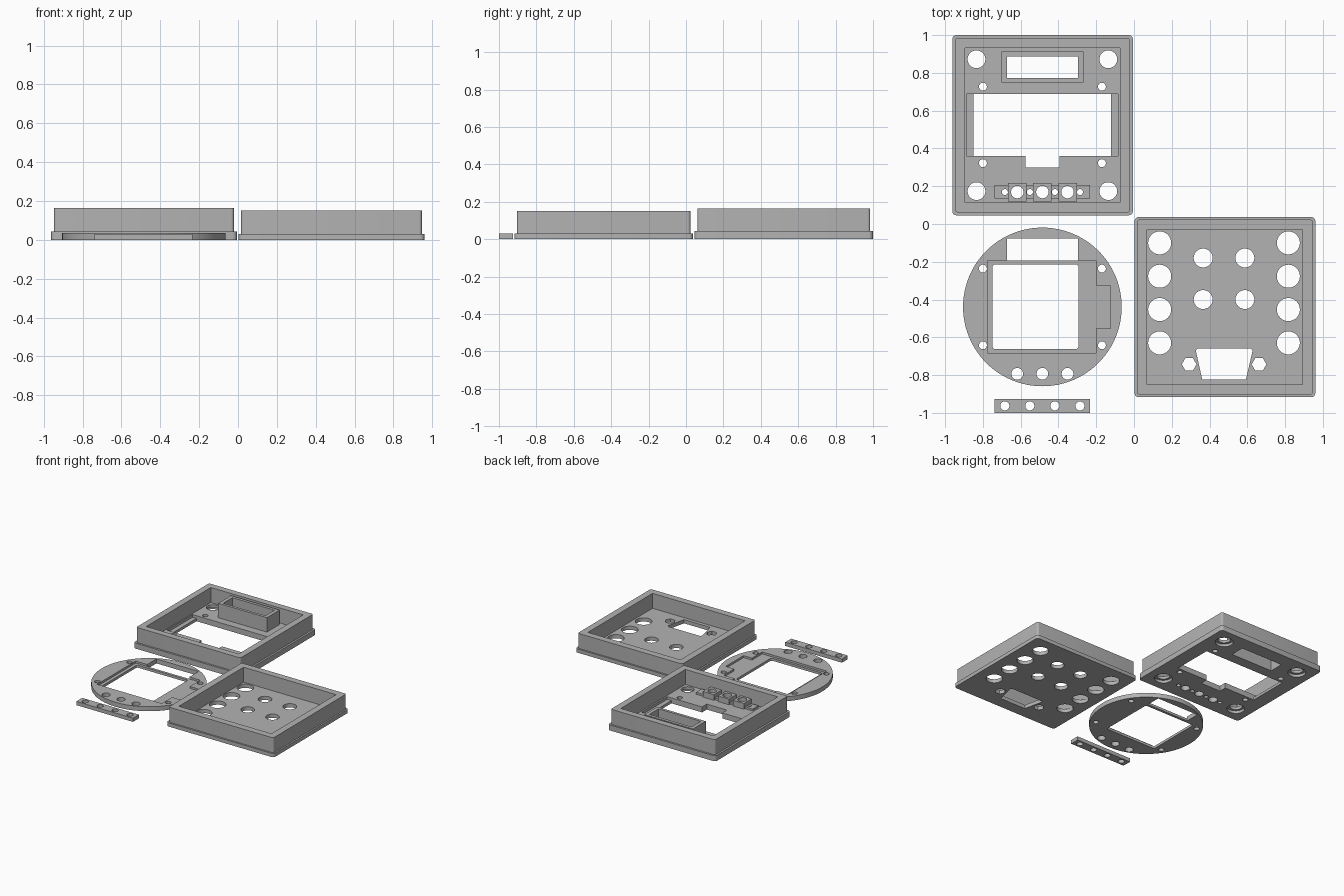
import bpy
import bmesh
from math import cos, sin, pi, radians
from mathutils import Matrix

cube = bpy.data.objects.get("Cube")
if cube:
    bpy.data.objects.remove(cube, do_unlink=True)

grey = bpy.data.materials.new("plain grey plastic")
grey.use_nodes = True
colour = (0.45, 0.45, 0.45, 1)
grey.diffuse_color = colour
grey.node_tree.nodes["Principled BSDF"].inputs["Base Color"].default_value = colour


def circle(x, y, r, n=40):
    return [(x + r * cos(2 * pi * i / n), y + r * sin(2 * pi * i / n)) for i in range(n)]


def rect(x0, x1, y0, y1, r=0):
    """Rectangle outline, with rounded corners when r is given."""
    if not r:
        return [(x0, y0), (x1, y0), (x1, y1), (x0, y1)]
    centres = [(x1 - r, y1 - r), (x0 + r, y1 - r), (x0 + r, y0 + r), (x1 - r, y0 + r)]
    return [(cx + r * cos(pi / 2 * (k + i / 5)), cy + r * sin(pi / 2 * (k + i / 5)))
            for k, (cx, cy) in enumerate(centres) for i in range(6)]


def plate(name, z0, z1, outline, holes=()):
    """Extrude an outline with holes from z0 to z1."""
    curve = bpy.data.curves.new(name, 'CURVE')
    curve.dimensions = '2D'
    curve.fill_mode = 'BOTH'
    curve.extrude = (z1 - z0) / 2
    for loop in [outline, *holes]:
        spline = curve.splines.new('POLY')
        spline.points.add(len(loop) - 1)
        for point, (x, y) in zip(spline.points, loop):
            point.co = (x, y, 0, 1)
        spline.use_cyclic_u = True
    temp = bpy.data.objects.new(name + "_outline", curve)
    bpy.context.collection.objects.link(temp)
    graph = bpy.context.evaluated_depsgraph_get()
    mesh = bpy.data.meshes.new_from_object(temp.evaluated_get(graph))
    bpy.data.objects.remove(temp, do_unlink=True)
    bpy.data.curves.remove(curve)
    mesh.transform(Matrix.Translation((0, 0, (z0 + z1) / 2)))
    bm = bmesh.new()
    bm.from_mesh(mesh)
    bmesh.ops.remove_doubles(bm, verts=bm.verts, dist=1e-5)
    bmesh.ops.recalc_face_normals(bm, faces=bm.faces)
    bm.to_mesh(mesh)
    bm.free()
    mesh.materials.clear()
    mesh.materials.append(grey)
    obj = bpy.data.objects.new(name, mesh)
    bpy.context.collection.objects.link(obj)
    bpy.ops.object.select_all(action='DESELECT')
    obj.select_set(True)
    bpy.context.view_layer.objects.active = obj
    bpy.ops.object.shade_smooth_by_angle(angle=radians(30))
    return obj


def inset(box, d):
    x0, x1, y0, y1 = box
    return x0 + d, x1 - d, y0 + d, y1 - d


MID = -0.485                       # centre line of the left-hand parts
BUTTONS = [MID + k * 0.133 for k in (-1, 0, 1)]
SCREWS = [MID + k * 0.1325 for k in (-1.5, -0.5, 0.5, 1.5)]
SIDES = (MID - 0.315, MID + 0.315)

# Front shell: stepped floor, walls
front = (-0.962, -0.006, 0.046, 1.0)


def window(x0, x1):
    return [(x0, 0.36), (-0.575, 0.36), (-0.575, 0.30), (-0.395, 0.30),
            (-0.395, 0.36), (x1, 0.36), (x1, 0.687), (x0, 0.687)]


row = 0.169
shared = [circle(x, y, 0.021, 24) for x in SIDES for y in (0.322, 0.727)]
shared += [circle(x, row, 0.033) for x in BUTTONS]
shared += [circle(x, row, 0.016, 20) for x in SCREWS]
shared.append(rect(-0.672, -0.297, 0.772, 0.888))


def corners(r):
    return [circle(MID + sx * 0.349, 0.523 + sy * 0.349, r) for sx in (-1, 1) for sy in (-1, 1)]


plate("front_floor_lower", 0, 0.022, rect(*front, 0.022),
      shared + corners(0.066) + [window(-0.85, -0.122)])
plate("front_floor_upper", 0.022, 0.044, rect(*front, 0.022),
      shared + corners(0.047) + [window(-0.886, -0.085)])
plate("front_walls", 0.044, 0.165, rect(*inset(front, 0.015), 0.015),
      [rect(*inset(front, 0.067))])

# Connector sleeve standing on the front floor
plate("connector_sleeve", 0.044, 0.16, rect(-0.701, -0.268, 0.75, 0.912),
      [rect(-0.672, -0.297, 0.772, 0.888)])

# Button guides and their mounting strip
plate("button_strip", 0.044, 0.06, rect(-0.738, -0.234, 0.135, 0.206),
      [circle(x, row, 0.033) for x in BUTTONS] + [circle(x, row, 0.016, 20) for x in SCREWS])
for i, x in enumerate(BUTTONS):
    plate(f"button_guide_{i + 1}", 0.044, 0.09,
          rect(x - 0.049, x + 0.049, row - 0.049, row + 0.049), [circle(x, row, 0.033)])

# Round carrier: lower layer with opening, upper layer with recess
dy = -0.439
holes = [circle(x, dy + s * 0.203, 0.021, 24) for x in SIDES for s in (-1, 1)]
holes += [circle(x, -0.793, 0.031) for x in BUTTONS]
disc = circle(MID, dy, 0.42, 96)
plate("carrier_lower", 0, 0.02, disc,
      holes + [rect(-0.749, -0.294, -0.663, -0.214, 0.015), rect(-0.672, -0.297, -0.193, -0.076)])
recess = [(-0.775, -0.682), (-0.2, -0.682), (-0.2, -0.552), (-0.125, -0.552),
          (-0.125, -0.325), (-0.2, -0.325), (-0.2, -0.193), (-0.297, -0.193),
          (-0.297, -0.076), (-0.672, -0.076), (-0.672, -0.193), (-0.775, -0.193)]
plate("carrier_upper", 0.02, 0.036, disc, holes + [recess])

# Loose clamp bar
plate("clamp_bar", 0, 0.03, rect(-0.738, -0.234, -1.0, -0.926),
      [circle(x, -0.963, 0.024, 28) for x in SCREWS])

# Back shell: floor with sockets, walls
back = (0.003, 0.96, -0.917, 0.037)
sockets = [circle(x, -0.1 - k * 0.1765, 0.061) for x in (0.136, 0.817) for k in range(4)]
sockets += [circle(x, y, 0.05) for x in (0.366, 0.587) for y in (-0.18, -0.4)]
sockets += [circle(x, -0.743, 0.039, 6) for x in (0.292, 0.662)]
sockets.append([(0.361, -0.822), (0.593, -0.822), (0.628, -0.67), (0.618, -0.658),
                (0.337, -0.658), (0.327, -0.67)])
plate("back_floor", 0, 0.03, rect(*back, 0.022), sockets)
plate("back_walls", 0.03, 0.15, rect(*inset(back, 0.013), 0.015),
      [rect(*inset(back, 0.067))])
